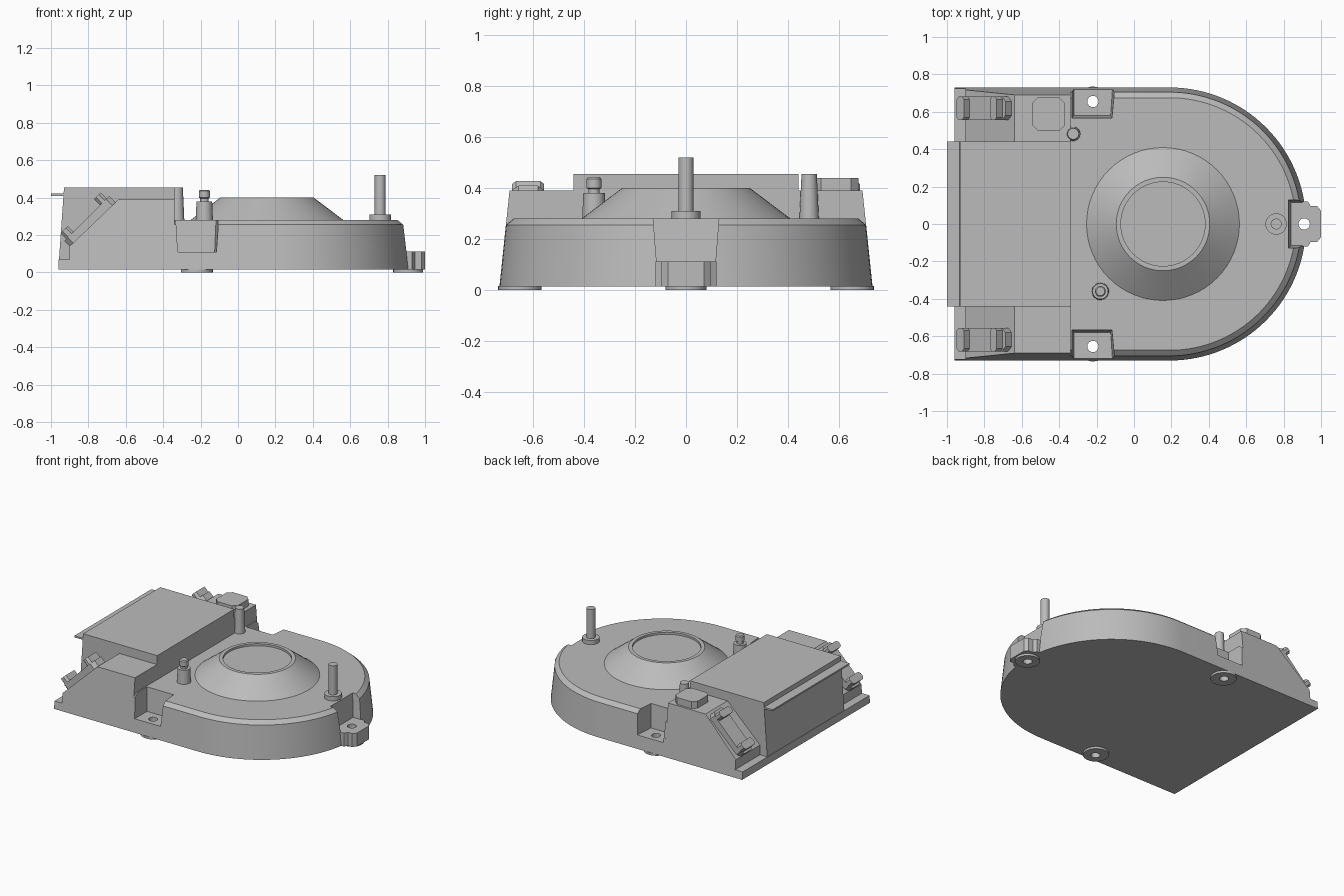
import bpy, bmesh
from math import cos, sin, pi, radians, sqrt
from mathutils import Matrix, Vector

cube = bpy.data.objects.get("Cube")
if cube:
    bpy.data.objects.remove(cube, do_unlink=True)

grey = bpy.data.materials.new("Light grey")
grey.use_nodes = True
grey.diffuse_color = (0.5, 0.5, 0.5, 1)
grey.node_tree.nodes["Principled BSDF"].inputs["Base Color"].default_value = (0.5, 0.5, 0.5, 1)


def finish(name, bm):
    bmesh.ops.recalc_face_normals(bm, faces=bm.faces)
    mesh = bpy.data.meshes.new(name)
    bm.to_mesh(mesh)
    bm.free()
    mesh.materials.append(grey)
    ob = bpy.data.objects.new(name, mesh)
    bpy.context.collection.objects.link(ob)
    return ob


def loft(name, rings):
    """Join matching rings of points into a closed solid."""
    bm = bmesh.new()
    loops = [[bm.verts.new(p) for p in ring] for ring in rings]
    n = len(loops[0])
    for a, b in zip(loops, loops[1:]):
        for i in range(n):
            j = (i + 1) % n
            bm.faces.new((a[i], a[j], b[j], b[i]))
    bm.faces.new(loops[0][::-1])
    bm.faces.new(loops[-1])
    return finish(name, bm)


def turned(name, x, y, profile, sides=32):
    """Round part from (radius, height) pairs."""
    return loft(name, [[(x + r * cos(2 * pi * i / sides), y + r * sin(2 * pi * i / sides), z)
                        for i in range(sides)] for r, z in profile])


def prism(name, outline, z0, z1):
    return loft(name, [[(x, y, z) for x, y in outline] for z in (z0, z1)])


def side_y(z):
    """Half width of the drafted case wall at height z."""
    return 0.73 - 0.105 * (z - 0.015)


def chamfered(hx, hy, c):
    return [(-hx + c, -hy), (hx - c, -hy), (hx, -hy + c), (hx, hy - c),
            (hx - c, hy), (-hx + c, hy), (-hx, hy - c), (-hx, -hy + c)]


def cut(ob, cutter):
    mod = ob.modifiers.new("Cut", 'BOOLEAN')
    mod.operation = 'DIFFERENCE'
    mod.solver = 'EXACT'
    mod.object = cutter
    cutter.hide_render = True
    cutter.hide_viewport = True
    cutter.display_type = 'WIRE'


# Rounded main case with drafted wall and bevelled rim
def case_ring(z, r):
    arc = [(0.19 + r * cos(a), r * sin(a), z)
           for a in (-pi / 2 + pi * i / 64 for i in range(65))]
    return [(-0.34, -r, z)] + arc + [(-0.34, r, z)]


case = loft("main_case", [case_ring(0.015, 0.73), case_ring(0.255, 0.705), case_ring(0.28, 0.675)])

# Screw pockets in the case, with bosses below
for s, side in ((-1, "right"), (1, "left")):
    low = [(-0.322, 0.58), (-0.125, 0.58), (-0.11, 0.8), (-0.322, 0.8)]
    high = [(-0.333, 0.565), (-0.117, 0.565), (-0.095, 0.8), (-0.333, 0.8)]
    pocket = loft(side + "_pocket_cutter", [[(x, s * y, 0.11) for x, y in low],
                                            [(x, s * y, 0.3) for x, y in high]])
    cut(case, pocket)
    hole = turned(side + "_hole_cutter", -0.22, s * 0.655, [(0.03, -0.1), (0.03, 0.2)])
    cut(case, hole)
    boss = turned(side + "_boss", -0.22, s * 0.65, [(0.085, 0), (0.085, 0.016)])
    cut(boss, hole)

end_pocket = loft("end_pocket_cutter", [
    [(0.84, -0.115, 0.11), (1.1, -0.115, 0.11), (1.1, 0.115, 0.11), (0.84, 0.115, 0.11)],
    [(0.825, -0.13, 0.3), (1.1, -0.13, 0.3), (1.1, 0.13, 0.3), (0.825, 0.13, 0.3)]])
cut(case, end_pocket)
end_hole = turned("end_hole_cutter", 0.91, 0, [(0.03, -0.1), (0.03, 0.2)])
cut(case, end_hole)
lug = prism("end_lug", [(0.83, -0.12), (0.93, -0.12), (0.945, -0.095), (0.98, -0.095), (1, -0.07),
                        (1, 0.07), (0.98, 0.095), (0.945, 0.095), (0.93, 0.12), (0.83, 0.12)], 0.015, 0.112)
boss = turned("end_boss", 0.91, 0, [(0.08, 0), (0.08, 0.016)])
for ob in (lug, boss):
    cut(ob, end_hole)

# Shoulder housing with sloped ends
shoulder = [(-0.96, 0.015), (-0.34, 0.015), (-0.34, 0.39), (-0.64, 0.39),
            (-0.9, 0.14), (-0.9, 0.07), (-0.96, 0.07)]
loft("shoulder_housing", [[(x, s * side_y(z), z) for x, z in shoulder] for s in (-1, 1)])

# Central raised box with a thin rear flange
box = [(-0.96, 0.016), (-0.341, 0.016), (-0.338, 0.455), (-0.93, 0.455), (-0.957, 0.07), (-0.96, 0.07)]
loft("central_box", [[(x, y, z) for x, z in box] for y in (-0.44, 0.44)])
prism("rear_flange", [(-1, -0.44), (-0.92, -0.44), (-0.92, 0.44), (-1, 0.44)], 0.41, 0.422)

# Connectors lying on the slopes
along = Vector((1, 0, 1)) / sqrt(2)
out = Vector((-1, 0, 1)) / sqrt(2)


def slope_block(name, y, u0, u1, w0, w1, half, c):
    mid = Vector((-0.9, y, 0.14)) + along * (u0 + u1) / 2
    rings = [[mid + along * a + Vector((0, b, 0)) + out * w
              for a, b in chamfered((u1 - u0) / 2, half, c)] for w in (w0, w1)]
    return loft(name, rings)


for s, side in ((-1, "right"), (1, "left")):
    y = s * 0.618
    slope_block(side + "_connector_base", y, 0, 0.34, -0.02, 0.04, 0.063, 0.025)
    slope_block(side + "_connector_lower_clip", y, 0.015, 0.07, 0.03, 0.083, 0.063, 0.015)
    slope_block(side + "_connector_upper_clip", y, 0.27, 0.32, 0.03, 0.085, 0.063, 0.015)

# Pad on the left shoulder
prism("shoulder_pad", [(-0.457 + x, 0.587 + y) for x, y in chamfered(0.088, 0.088, 0.03)], 0.385, 0.44)

# Conical dome with a shallow dished top
turned("dome", 0.155, 0, [(0.41, 0.279), (0.25, 0.4), (0.225, 0.4), (0.225, 0.385)], 64)

# Posts
turned("tall_pin", 0.76, 0, [(0.057, 0.279), (0.057, 0.31), (0.029, 0.31), (0.029, 0.52)])
turned("stepped_post", -0.18, -0.36, [(0.046, 0.279), (0.042, 0.38), (0.022, 0.38), (0.022, 0.395),
                                      (0.029, 0.4), (0.029, 0.435), (0.023, 0.442)])
turned("tapered_post", -0.325, 0.482, [(0.038, 0.279), (0.03, 0.455)])

# Smooth round walls, keep edges crisp
for ob in bpy.context.collection.objects:
    if ob.type == 'MESH' and not ob.name.endswith("cutter"):
        bpy.ops.object.select_all(action='DESELECT')
        ob.select_set(True)
        bpy.context.view_layer.objects.active = ob
        bpy.ops.object.shade_smooth_by_angle(angle=radians(20))
